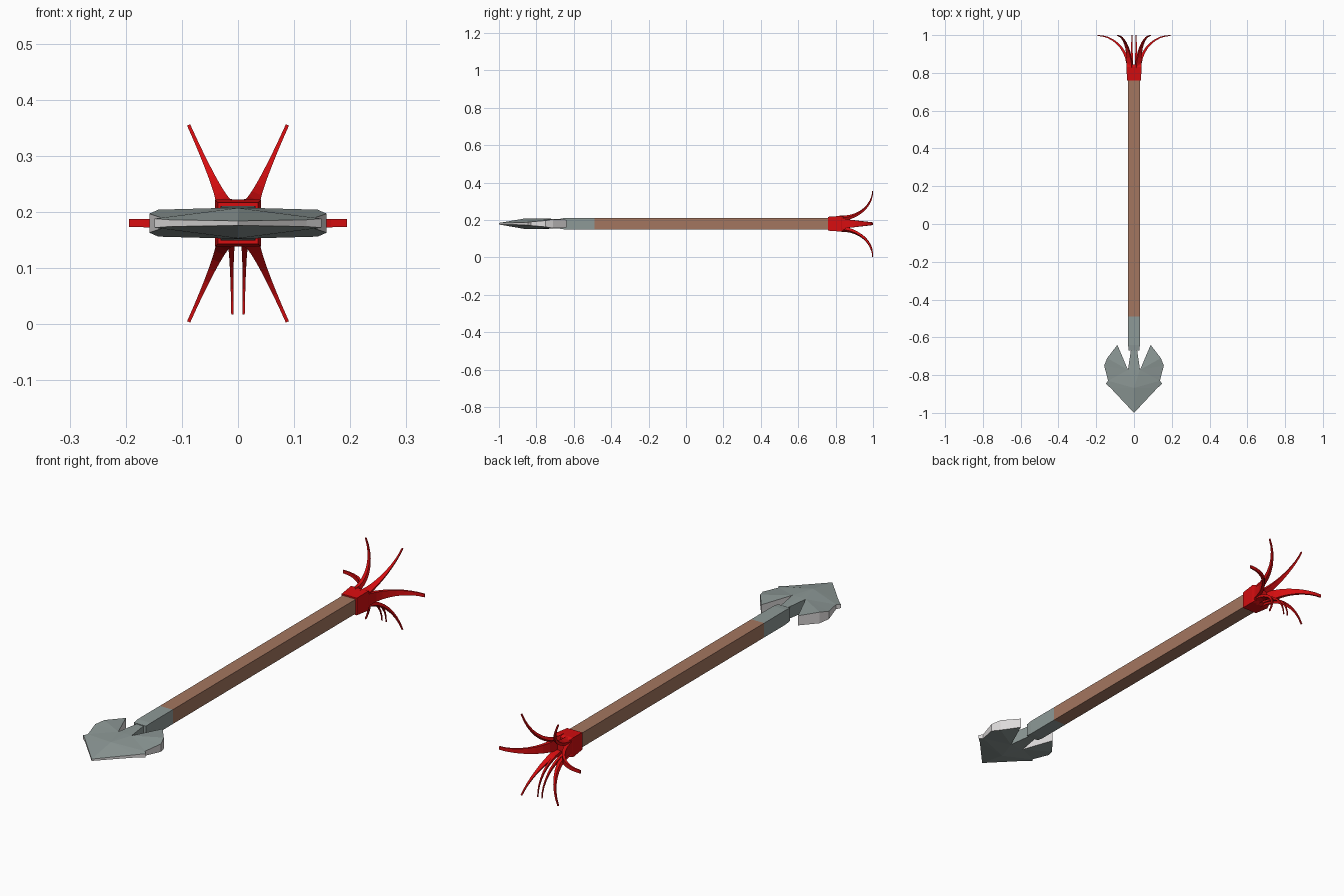
import bpy, bmesh, math
from mathutils import Vector

if "Cube" in bpy.data.objects:
    bpy.data.objects.remove(bpy.data.objects["Cube"])

ZC = 0.18  # height of the shaft axis


def material(name, rgb):
    m = bpy.data.materials.new(name)
    m.diffuse_color = (*rgb, 1)
    m.use_nodes = True
    m.node_tree.nodes["Principled BSDF"].inputs["Base Color"].default_value = m.diffuse_color
    return m


WOOD = material("wood brown", (0.37, 0.18, 0.115))
STEEL = material("steel grey", (0.27, 0.32, 0.31))
EDGE = material("pale edge", (0.72, 0.70, 0.70))
RED = material("feather red", (0.68, 0.004, 0.005))


def finish(bm, name, *mats):
    bmesh.ops.remove_doubles(bm, verts=bm.verts, dist=1e-5)
    bmesh.ops.recalc_face_normals(bm, faces=bm.faces)
    me = bpy.data.meshes.new(name)
    bm.to_mesh(me)
    bm.free()
    for m in mats:
        me.materials.append(m)
    ob = bpy.data.objects.new(name, me)
    bpy.context.collection.objects.link(ob)
    return ob


def loft(name, rings, mat):
    """Skin a list of four-cornered rings and cap both ends."""
    bm = bmesh.new()
    vs = [[bm.verts.new(p) for p in r] for r in rings]
    for a, b in zip(vs, vs[1:]):
        for i in range(4):
            j = (i + 1) % 4
            bm.faces.new((a[i], a[j], b[j], b[i]))
    bm.faces.new(vs[0])
    bm.faces.new(vs[-1])
    return finish(bm, name, mat)


def bar(name, sections, mat):
    """Square bar along y from (y, half width, half height) sections."""
    corners = ((-1, -1), (1, -1), (1, 1), (-1, 1))
    loft(name, [[(sx * w, y, ZC + sz * h) for sx, sz in corners]
                for y, w, h in sections], mat)


# Shaft, socket and feather collar
bar("shaft", [(-0.49, 0.031, 0.031), (0.77, 0.031, 0.031)], WOOD)
bar("socket", [(-0.67, 0.029, 0.028), (-0.64, 0.031, 0.031), (-0.49, 0.031, 0.031)], STEEL)
bar("feather_collar", [(0.76, 0.036, 0.037), (0.83, 0.041, 0.042), (0.845, 0.036, 0.036)], RED)

# Arrowhead: quarter outline (x, y, half thickness), mirrored in x and z
P = {
    "tip": (0, -1.0, 0.004), "shoulder": (0.122, -0.87, 0.006),
    "barb": (0.149, -0.845, 0.008), "nick": (0.137, -0.83, 0.010),
    "side": (0.158, -0.75, 0.017), "bend": (0.142, -0.71, 0.024),
    "end": (0.088, -0.64, 0.021), "notch": (0.032, -0.772, 0.027),
    "neck": (0.016, -0.665, 0.025), "neck_mid": (0, -0.665, 0.025),
    "notch_mid": (0, -0.772, 0.028), "crown": (0, -0.868, 0.027),
}
FACES = ("tip shoulder crown", "crown shoulder barb nick", "crown nick notch",
         "crown notch notch_mid", "nick side notch", "side bend notch",
         "bend end notch", "notch neck neck_mid notch_mid")
RIM = "tip shoulder barb nick side bend end notch neck neck_mid".split()
bm = bmesh.new()
for sx in (-1, 1):
    def pt(k, sz):
        x, y, h = P[k]
        return bm.verts.new((sx * x, y, ZC + sz * h))
    for sz in (-1, 1):
        for f in FACES:
            bm.faces.new([pt(k, sz) for k in f.split()])
    for a, b in zip(RIM, RIM[1:]):
        wall = bm.faces.new((pt(a, -1), pt(b, -1), pt(b, 1), pt(a, 1)))
        wall.material_index = 0 if "neck" in b else 1
finish(bm, "arrowhead", STEEL, EDGE)


# Feather plumes sweeping back and curling outwards
def plume(name, start, end, w0, w1, thick, steps=9):
    a, b = Vector((start[0], 0, start[1])), Vector((end[0], 0, end[1]))
    out = (b - a).normalized()
    side = Vector((out.z, 0, -out.x))
    y0, y1 = 0.82, 0.998
    rings = []
    for i in range(steps + 1):
        f = i / steps
        t = f * math.pi / 2
        p = a.lerp(b, 1 - math.cos(t)) + Vector((0, y0 + (y1 - y0) * math.sin(t), 0))
        tangent = (out * (b - a).length * math.sin(t)
                   + Vector((0, (y1 - y0) * math.cos(t), 0))).normalized()
        n = tangent.cross(side)
        w = side * (w0 + (w1 - w0) * math.sin(t))
        n *= thick * (1 - 0.75 * f)
        rings.append([p - w - n, p + w - n, p + w + n, p - w + n])
    loft(name, rings, RED)


for s, label in ((-1, "left"), (1, "right")):
    plume("upper_plume_" + label, (s * 0.022, ZC + 0.028), (s * 0.088, 0.355), 0.016, 0.003, 0.009)
    plume("lower_plume_" + label, (s * 0.022, ZC - 0.028), (s * 0.088, 0.004), 0.016, 0.003, 0.009)
    plume("side_plume_" + label, (s * 0.03, ZC), (s * 0.194, ZC), 0.028, 0.007, 0.009)
    plume("middle_plume_" + label, (s * 0.012, ZC - 0.026), (s * 0.010, 0.017), 0.008, 0.002, 0.007)
